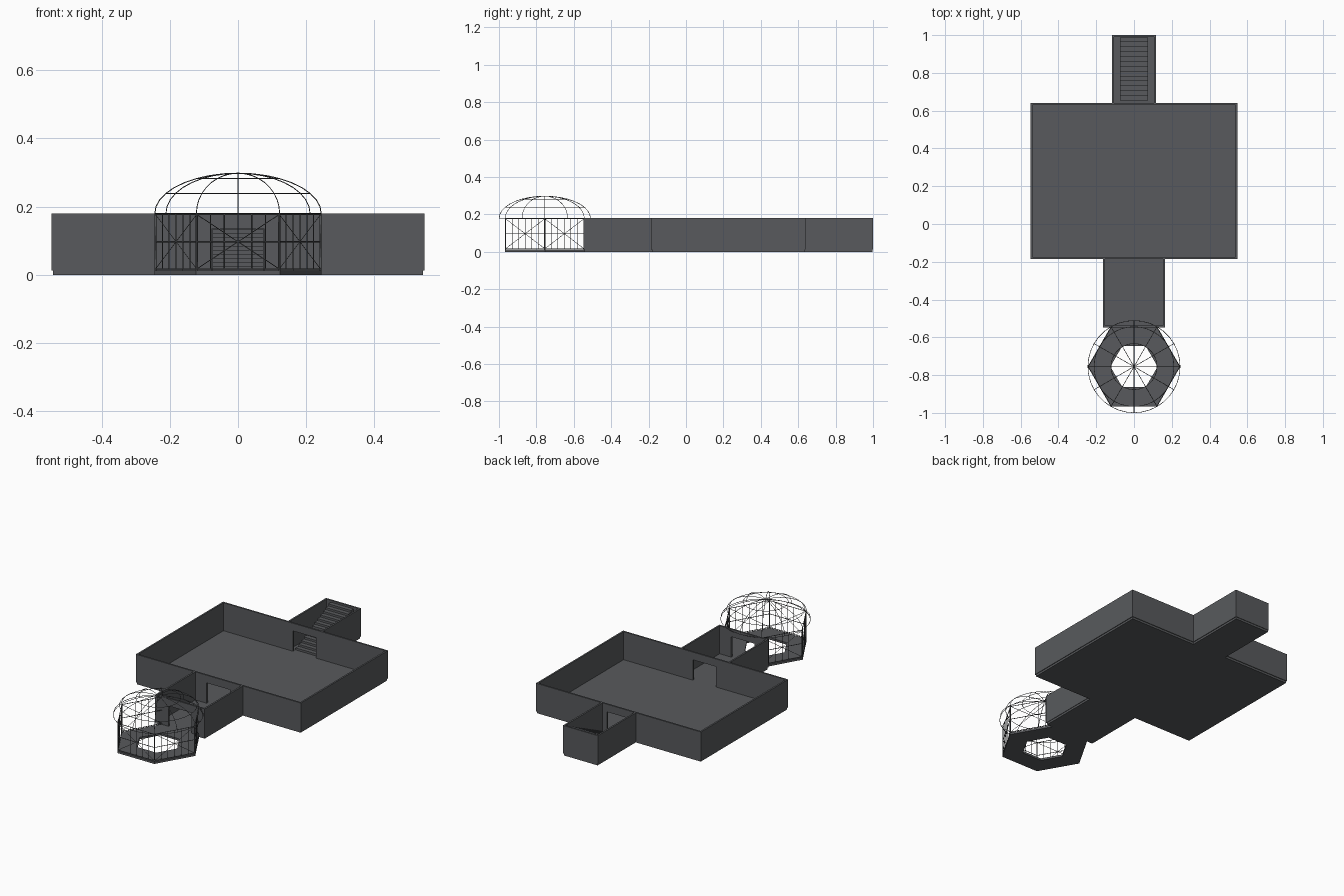
import bpy, bmesh, math

if "Cube" in bpy.data.objects:
    bpy.data.objects.remove(bpy.data.objects["Cube"])

FLOOR, TOP = 0.012, 0.18          # floor surface and wall top
T = 0.01                          # wall thickness
DOOR_W, DOOR_TOP = 0.154, 0.134
HEX_Y, HEX_R, HOLE_R = -0.755, 0.245, 0.125


def material(name, color):
    m = bpy.data.materials.new(name)
    m.diffuse_color = (*color, 1)
    m.use_nodes = True
    m.node_tree.nodes["Principled BSDF"].inputs["Base Color"].default_value = m.diffuse_color
    return m


GREY = material("slate_grey", (0.098, 0.102, 0.109))


def boxes(name, items, mat=GREY):
    """One object made of boxes given as (x0, x1, y0, y1, z0, z1)."""
    bm = bmesh.new()
    for x0, x1, y0, y1, z0, z1 in items:
        vs = bmesh.ops.create_cube(bm, size=1)["verts"]
        for v in vs:
            v.co.x = x0 if v.co.x < 0 else x1
            v.co.y = y0 if v.co.y < 0 else y1
            v.co.z = z0 if v.co.z < 0 else z1
    return finish(name, bm, mat)


def finish(name, bm, mat):
    me = bpy.data.meshes.new(name)
    bmesh.ops.recalc_face_normals(bm, faces=bm.faces)
    bm.to_mesh(me)
    bm.free()
    me.materials.append(mat)
    ob = bpy.data.objects.new(name, me)
    bpy.context.collection.objects.link(ob)
    return ob


def bars(name, paths, radius, mat=GREY):
    """Thin square bars along point lists."""
    cu = bpy.data.curves.new(name, "CURVE")
    cu.dimensions = "3D"
    cu.bevel_depth, cu.bevel_resolution = radius, 0
    cu.use_fill_caps = True
    for pts in paths:
        sp = cu.splines.new("POLY")
        sp.points.add(len(pts) - 1)
        for p, co in zip(sp.points, pts):
            p.co = (*co, 1)
    cu.materials.append(mat)
    ob = bpy.data.objects.new(name, cu)
    bpy.context.collection.objects.link(ob)
    return ob


def door_wall(name, half, y):
    """Cross wall centred on y with a doorway in the middle."""
    d, y0, y1 = DOOR_W / 2, y - T / 2, y + T / 2
    boxes(name, [(-half, -d, y0, y1, FLOOR, TOP), (d, half, y0, y1, FLOOR, TOP),
                 (-d, d, y0, y1, DOOR_TOP, TOP)])


def side_walls(name, half, y0, y1):
    boxes(name, [(-half, -half + T, y0, y1, FLOOR, TOP),
                 (half - T, half, y0, y1, FLOOR, TOP)])


# Floors of the three rooms, slightly inside the wall faces
for name, half, y0, y1 in (("hall_floor", 0.543, -0.182, 0.636),
                           ("corridor_floor", 0.16, -0.544, -0.182),
                           ("stairwell_floor", 0.112, 0.636, 0.997)):
    boxes(name, [(-half, half, y0, y1, 0, FLOOR)])

# Walls
side_walls("hall_side_walls", 0.547, -0.186, 0.64)
side_walls("corridor_side_walls", 0.163, -0.548, -0.186)
side_walls("stairwell_side_walls", 0.116, 0.64, 1.0)
door_wall("hall_front_wall", 0.537, -0.181)
door_wall("hall_back_wall", 0.537, 0.635)
door_wall("corridor_front_wall", 0.153, -0.543)
boxes("stairwell_back_wall", [(-0.106, 0.106, 1.0 - T, 1.0, FLOOR, TOP)])

# Stairs rising towards the back
N = 13
run, rise = 0.335 / N, 0.158 / N
boxes("stairs", [(-0.075, 0.075, 0.653 + i * run, 0.653 + (i + 1) * run,
                  FLOOR, FLOOR + (i + 1) * rise) for i in range(N)])


def corner(i, r, z):
    a = math.radians(60 * i)
    return (r * math.cos(a), HEX_Y + r * math.sin(a), z)


# Hexagonal floor ring with an open centre
bm = bmesh.new()
rings = [[bm.verts.new(corner(i, r, z)) for i in range(6)]
         for r, z in ((HEX_R, 0), (HEX_R, FLOOR), (HOLE_R, FLOOR), (HOLE_R, 0))]
for k in range(4):
    a, b = rings[k], rings[(k + 1) % 4]
    for i in range(6):
        j = (i + 1) % 6
        bm.faces.new((a[i], a[j], b[j], b[i]))
finish("pavilion_floor", bm, GREY)

# Pavilion frame: corner posts, rails, mullions and cross braces
R, LOW, HIGH = HEX_R - 0.003, FLOOR + 0.005, TOP - 0.003
MID = (LOW + HIGH) / 2
bars("pavilion_posts", [(corner(i, R, FLOOR), corner(i, R, TOP)) for i in range(6)], 0.0035)
rails, mullions, braces = [], [], []
for i in range(6):
    rails.append((corner(i, R, HIGH), corner(i + 1, R, HIGH)))
    if i == 1:                    # back side stays open to the corridor
        continue
    rails += [(corner(i, R, z), corner(i + 1, R, z)) for z in (LOW, MID)]
    braces += [(corner(i, R, LOW), corner(i + 1, R, HIGH)),
               (corner(i, R, HIGH), corner(i + 1, R, LOW))]
    a, b = corner(i, R, 0), corner(i + 1, R, 0)
    for k in range(1, 6):
        x, y = (a[n] + (b[n] - a[n]) * k / 6 for n in (0, 1))
        mullions.append(((x, y, LOW), (x, y, HIGH)))
bars("pavilion_rails", rails, 0.002)
bars("pavilion_mullions", mullions, 0.0015)
bars("pavilion_braces", braces, 0.0012)


# Open dome: meridian ribs and rings
def dome(az, el):
    a, e = math.radians(az), math.radians(el)
    r = 0.244 * math.cos(e)
    return (r * math.cos(a), HEX_Y + r * math.sin(a), TOP + 0.118 * math.sin(e))


bars("dome_ribs", [[dome(az, el) for el in range(0, 91, 10)]
                   for az in range(0, 360, 30)], 0.0015)
bars("dome_rings", [[dome(az, el) for az in range(0, 361, 10)]
                    for el in (0, 30, 60)], 0.0015)
